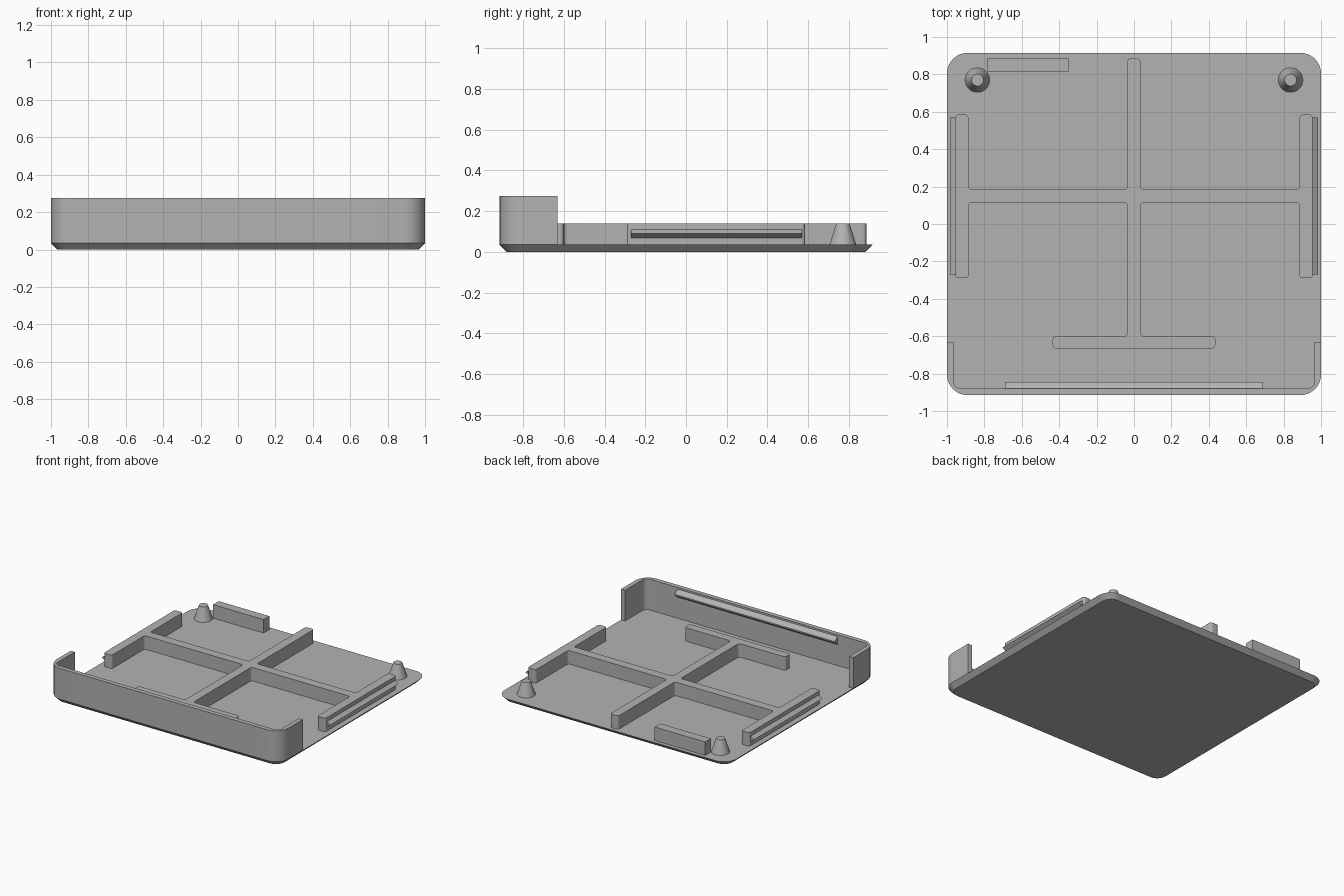
import bpy, bmesh, math
from mathutils import Vector

if "Cube" in bpy.data.objects:
    bpy.data.objects.remove(bpy.data.objects["Cube"], do_unlink=True)

GREY = (0.45, 0.45, 0.45, 1)
grey = bpy.data.materials.new("mid grey plastic")
grey.use_nodes = True
grey.diffuse_color = GREY
grey.node_tree.nodes["Principled BSDF"].inputs["Base Color"].default_value = GREY

FLOOR, RIB_TOP, WALL_TOP = 0.035, 0.14, 0.275


def rounded(corners, steps=8):
    """Round the right-angled corners (x, y, radius) of an outline."""
    pts = []
    for i, (x, y, r) in enumerate(corners):
        p = Vector((x, y))
        if r == 0:
            pts.append(p)
            continue
        u = (Vector(corners[i - 1][:2]) - p).normalized()
        v = (Vector(corners[(i + 1) % len(corners)][:2]) - p).normalized()
        c = p + (u + v) * r
        for k in range(steps + 1):
            t = math.pi / 2 * k / steps
            pts.append(c - v * r * math.cos(t) - u * r * math.sin(t))
    return pts


def loft(name, rings):
    """Join matching 3D rings into a closed solid."""
    bm = bmesh.new()
    loops = [[bm.verts.new(p) for p in ring] for ring in rings]
    n = len(loops[0])
    for a, b in zip(loops, loops[1:]):
        for i in range(n):
            j = (i + 1) % n
            bm.faces.new((a[i], a[j], b[j], b[i]))
    bm.faces.new(loops[0][::-1])
    bm.faces.new(loops[-1])
    bmesh.ops.recalc_face_normals(bm, faces=bm.faces)
    mesh = bpy.data.meshes.new(name)
    bm.to_mesh(mesh)
    bm.free()
    mesh.materials.append(grey)
    obj = bpy.data.objects.new(name, mesh)
    bpy.context.collection.objects.link(obj)
    bpy.ops.object.select_all(action="DESELECT")
    obj.select_set(True)
    bpy.context.view_layer.objects.active = obj
    bpy.ops.object.shade_smooth_by_angle(angle=math.radians(30))
    return obj


def at_height(outline, z):
    return [(p[0], p[1], z) for p in outline]


def prism(name, outline, z0, z1):
    return loft(name, [at_height(outline, z0), at_height(outline, z1)])


def rect(x, y, r):
    return rounded([(-x, -y, r), (x, -y, r), (x, y, r), (-x, y, r)])


def mirrored(half):
    """Complete a right-hand outline with its mirror image."""
    return half + [(-x, y, r) for x, y, r in reversed(half)]


# Base plate with a chamfered underside
loft("base_plate", [at_height(rect(0.965, 0.88, 0.075), 0),
                    at_height(rect(1, 0.915, 0.11), FLOOR)])

# Front wall wrapping round both front corners
wall = mirrored([(0.965, -0.88, 0.04), (0.965, -0.63, 0),
                 (1, -0.63, 0), (1, -0.915, 0.11)])
prism("front_wall", rounded(wall), FLOOR, WALL_TOP)

# Snap lip inside the front wall
lip = [(-0.885, 0.195), (-0.845, 0.225), (-0.845, 0.235), (-0.885, 0.265)]
loft("front_snap_lip", [[(x, y, z) for y, z in lip] for x in (-0.69, 0.69)])

# Connected stiffening ribs
R = 0.018
ribs = [(0.035, 0.885), (0.035, 0.185), (0.885, 0.185), (0.885, 0.585),
        (0.955, 0.585), (0.955, -0.29), (0.885, -0.29), (0.885, 0.115),
        (0.035, 0.115), (0.035, -0.6), (0.435, -0.6), (0.435, -0.665)]
prism("stiffening_ribs", rounded(mirrored([(x, y, R) for x, y in ribs]), 5),
      FLOOR - 0.005, RIB_TOP)

# Back stop block
prism("back_block", [(-0.785, 0.815), (-0.35, 0.815), (-0.35, 0.885), (-0.785, 0.885)],
      FLOOR - 0.005, RIB_TOP)

# Side snap ridges and tapered pegs
for side, s in (("left", 1), ("right", -1)):
    ridge = [(0.95, 0.065), (0.985, 0.09), (0.95, 0.113)]
    loft(side + "_snap_ridge", [[(s * x, y, z) for x, z in ridge] for y in (-0.27, 0.57)])
    circles = []
    for radius, z in ((0.066, FLOOR - 0.001), (0.032, RIB_TOP)):
        circles.append([(s * 0.837 + radius * math.cos(a * math.tau / 32),
                         0.77 + radius * math.sin(a * math.tau / 32), z) for a in range(32)])
    loft(side + "_peg", circles)
